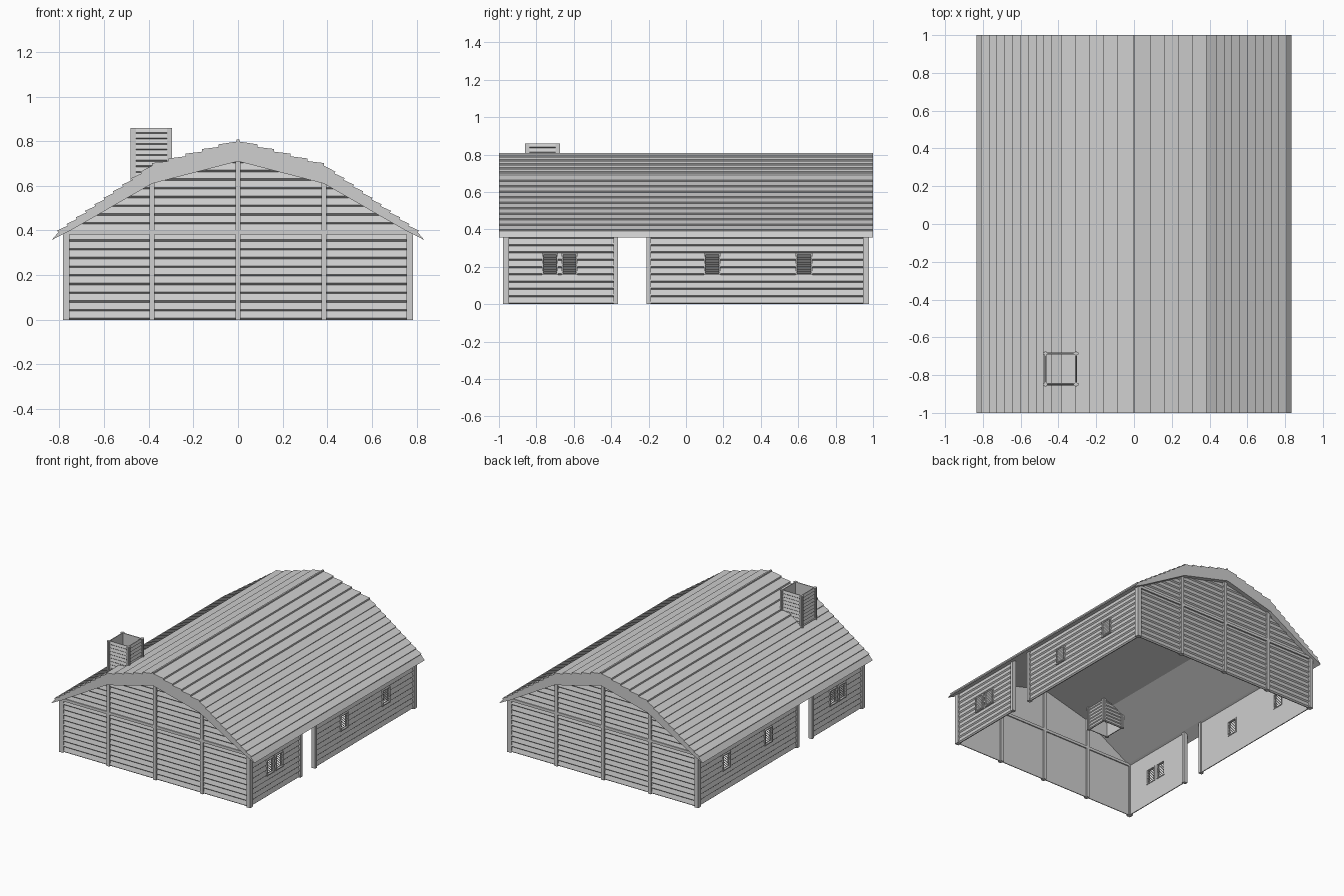
import bpy, bmesh
from math import pi, hypot
from mathutils import Matrix, Vector

if "Cube" in bpy.data.objects:
    bpy.data.objects.remove(bpy.data.objects["Cube"])

grey = bpy.data.materials.new("light grey")
grey.use_nodes = True
COLOR = (0.62, 0.62, 0.62, 1)
grey.diffuse_color = COLOR
grey.node_tree.nodes["Principled BSDF"].inputs["Base Color"].default_value = COLOR

ROW = 0.039          # board height on the house walls
WALL_X, WALL_Y = 0.768, 0.963


def finish(name, bm, matrix=Matrix()):
    bm.transform(matrix)
    bmesh.ops.recalc_face_normals(bm, faces=bm.faces)
    mesh = bpy.data.meshes.new(name)
    bm.to_mesh(mesh)
    bm.free()
    mesh.materials.append(grey)
    obj = bpy.data.objects.new(name, mesh)
    bpy.context.collection.objects.link(obj)
    return obj


def prism(bm, profile, y0, y1):
    """Extrude an (x, z) profile along y."""
    face = bm.faces.new([bm.verts.new((x, y0, z)) for x, z in profile])
    new = bmesh.ops.extrude_face_region(bm, geom=[face])["geom"]
    verts = [g for g in new if isinstance(g, bmesh.types.BMVert)]
    bmesh.ops.translate(bm, verts=verts, vec=(0, y1 - y0, 0))


def box(bm, x0, x1, y0, y1, z0, z1):
    prism(bm, [(x0, z0), (x1, z0), (x1, z1), (x0, z1)], y0, y1)


def boards(bm, y0, y1, z0, rows, step=ROW, depth=0.009, back=-0.006):
    """Overlapping horizontal boards facing +x, with a flat back."""
    pts = [(back, z0)]
    for i in range(rows):
        z = z0 + i * step
        pts += [(0, z), (depth, z + step * 0.2)]
    top = z0 + rows * step
    prism(bm, pts + [(0, top), (back, top)], y0, y1)


def louvres(bm, y0, y1, z0, z1, count=8):
    """Window frame filled with slats that lean out at the top."""
    f = 0.008
    for a, b in ((y0, y0 + f), (y1 - f, y1)):
        box(bm, -0.01, 0.013, a, b, z0, z1)
    for a, b in ((z0, z0 + f), (z1 - f, z1)):
        box(bm, -0.01, 0.012, y0 + f, y1 - f, a, b)
    h = (z1 - z0 - 2 * f) / count
    for i in range(count):
        z = z0 + f + i * h
        prism(bm, [(-0.006, z), (-0.003, z), (0.009, z + h), (0.004, z + h)],
              y0 + f, y1 - f)


# Roof: stepped planks outside, smooth folded ceiling inside
def planks(start, end, count, lift_x, lift_z):
    a, b = Vector(start), Vector(end)
    pts = []
    for i in range(count):
        low = a.lerp(b, i / count)
        pts += [tuple(low), (low.x + lift_x, low.y + lift_z)]
    return pts


outer = [(0.835, 0.357)]
outer += planks((0.805, 0.392), (0.39, 0.685), 10, 0.005, 0.008)
outer += planks((0.385, 0.69), (0.012, 0.795), 5, 0, 0.012)
outer += [(0.006, 0.798), (0.006, 0.808)]
inner = [(0.385, 0.61), (0.75, 0.40)]
mirror = lambda pts: [(-x, z) for x, z in pts]
profile = outer + mirror(outer)[::-1] + mirror(inner)[::-1] + [(0, 0.71)] + inner[:1] + inner[1:]
bm = bmesh.new()
prism(bm, profile, -1, 1)
finish("roof", bm)

# Side walls with a doorway, louvred windows and end posts
WINDOWS = [(-0.77, -0.685), (-0.665, -0.58), (0.095, 0.185), (0.585, 0.675)]
WALLS = [(-WALL_Y, -0.375, WINDOWS[:2]), (-0.2, WALL_Y, WINDOWS[2:])]
for side, sign in (("left", 1), ("right", -1)):
    place = Matrix.Scale(sign, 4, (1, 0, 0)) @ Matrix.Translation((WALL_X, 0, 0))
    wall, frames, posts = bmesh.new(), bmesh.new(), bmesh.new()
    for y0, y1, holes in WALLS:
        at = y0
        for a, b in holes:
            boards(wall, at, a, 0, 10)
            boards(wall, a, b, 0, 4)
            boards(wall, a, b, 7 * ROW, 3)
            louvres(frames, a, b, 4 * ROW, 7 * ROW)
            at = b
        boards(wall, at, y1, 0, 10)
        for y in (y0, y1):
            box(posts, -0.014, 0.015, y - 0.012, y + 0.012, 0, 0.395)
    finish(side + "_wall", wall, place)
    finish(side + "_windows", frames, place)
    finish(side + "_wall_posts", posts, place)

# Gable walls trimmed to the ceiling line, with posts and a tie beam
for end, angle in (("front", -pi / 2), ("back", pi / 2)):
    place = Matrix.Rotation(angle, 4, "Z") @ Matrix.Translation((WALL_Y, 0, 0))
    wall = bmesh.new()
    boards(wall, -WALL_X, WALL_X, 0, 19)
    for s in (-1, 1):
        line = [(0, 0.72), inner[0], inner[1]]
        for (ya, za), (yb, zb) in zip(line, line[1:]):
            length = hypot(yb - ya, zb - za)
            normal = (0, s * (za - zb) / length, (yb - ya) / length)
            geom = wall.verts[:] + wall.edges[:] + wall.faces[:]
            bmesh.ops.bisect_plane(wall, geom=geom, plane_co=(0, s * ya, za + 0.01),
                                   plane_no=normal, clear_outer=True)
    finish(end + "_gable_wall", wall, place)
    frame = bmesh.new()
    for y, top in ((0, 0.73), (-0.385, 0.62), (0.385, 0.62), (-0.77, 0.395), (0.77, 0.395)):
        w = 0.015 if abs(y) > 0.7 else 0.012
        box(frame, -0.016, 0.016, y - w, y + w, 0, top)
    box(frame, -0.014, 0.014, -WALL_X, WALL_X, 0.383, 0.403)
    finish(end + "_gable_frame", frame, place)

# Hollow chimney of boards with crossed corner posts
R, LOW, HIGH = 0.081, 0.46, 0.86
centre = Matrix.Translation((-0.388, -0.767, 0))
sides, corners = bmesh.new(), bmesh.new()
for turn in range(4):
    part = bmesh.new()
    boards(part, -R, R, LOW, 16, (HIGH - LOW) / 16, 0.006)
    part.transform(Matrix.Rotation(turn * pi / 2, 4, "Z") @ Matrix.Translation((R, 0, 0)))
    temp = bpy.data.meshes.new("chimney_side")
    part.to_mesh(temp)
    part.free()
    sides.from_mesh(temp)
    bpy.data.meshes.remove(temp)
for x in (-R, R):
    for y in (-R, R):
        box(corners, x - 0.012, x + 0.012, y - 0.006, y + 0.006, LOW, HIGH)
        box(corners, x - 0.006, x + 0.006, y - 0.012, y + 0.012, LOW, HIGH)
finish("chimney", sides, centre)
finish("chimney_corners", corners, centre)
